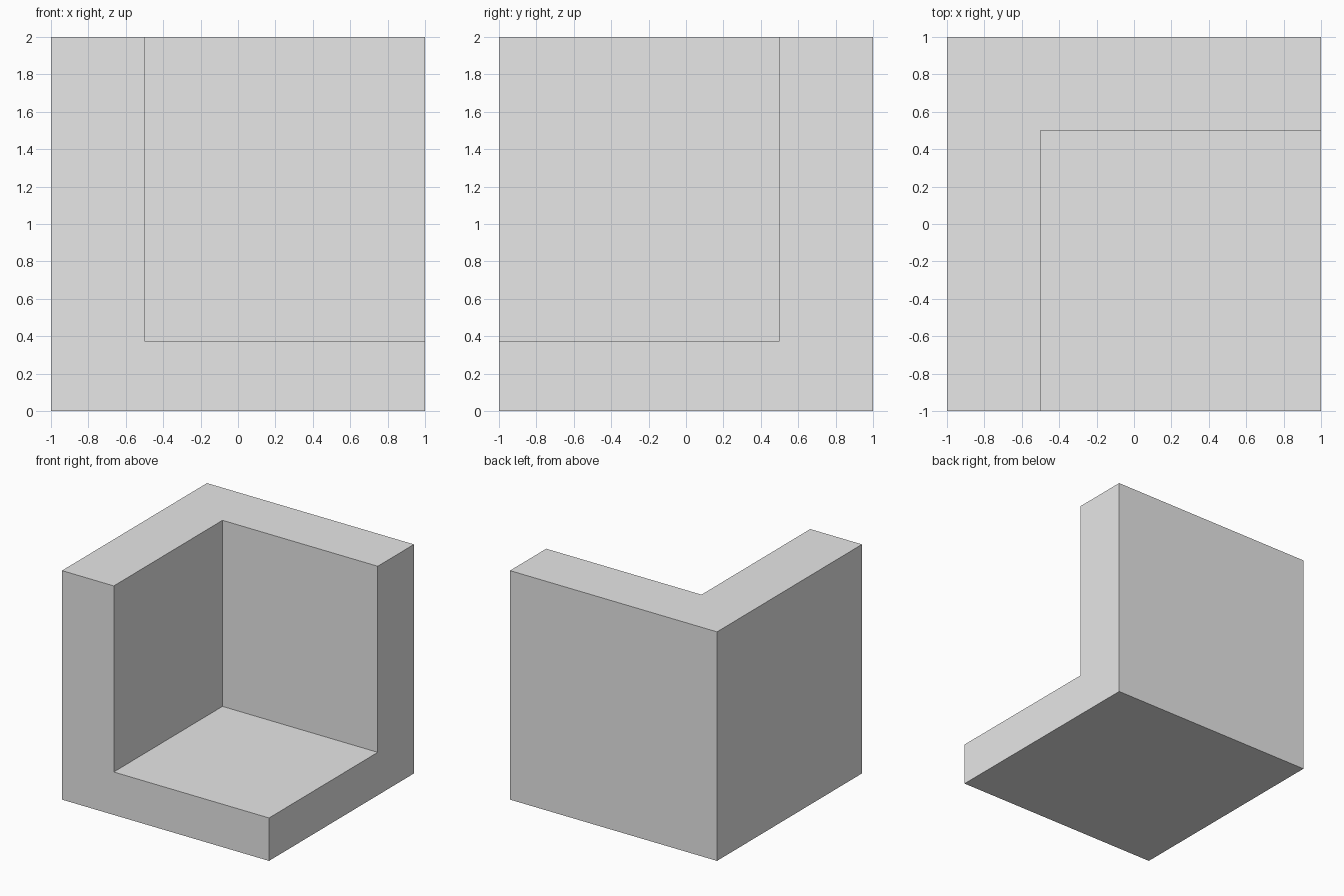
import bpy

if "Cube" in bpy.data.objects:
    bpy.data.objects.remove(bpy.data.objects["Cube"])

grey = bpy.data.materials.new("plain grey")
grey.diffuse_color = (0.8, 0.8, 0.8, 1)
grey.use_nodes = True
grey.node_tree.nodes["Principled BSDF"].inputs["Base Color"].default_value = grey.diffuse_color


def box(name, lo, hi):
    """Axis-aligned box between two opposite corners."""
    centre = [(a + b) / 2 for a, b in zip(lo, hi)]
    bpy.ops.mesh.primitive_cube_add(size=1, location=centre)
    ob = bpy.context.object
    ob.name = name
    ob.scale = [b - a for a, b in zip(lo, hi)]
    bpy.ops.object.transform_apply(location=True, rotation=False, scale=True)
    ob.data.materials.append(grey)
    return ob


# Cutter for the open front right upper space
cutter = box("notch_cutter", (-0.5, -1.5, 0.375), (1.5, 0.5, 2.5))
cutter.hide_render = True

# Solid block, leaving a floor and two walls meeting in a corner
corner = box("corner_block", (-1, -1, 0), (1, 1, 2))
cut = corner.modifiers.new("notch", 'BOOLEAN')
cut.operation = 'DIFFERENCE'
cut.solver = 'EXACT'
cut.object = cutter
bpy.ops.object.modifier_apply(modifier=cut.name)
bpy.data.objects.remove(cutter)
